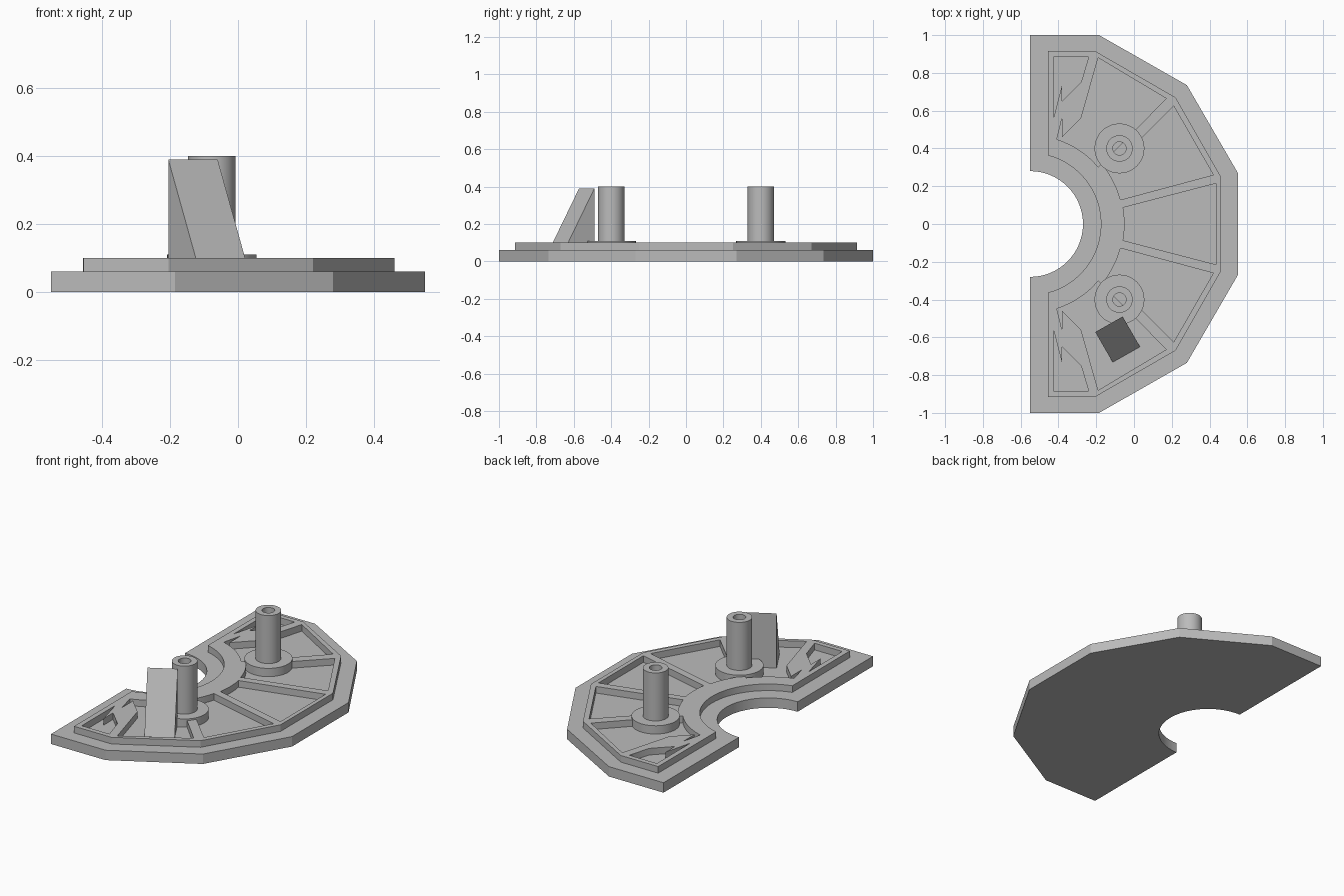
import bpy, bmesh
from math import cos, sin, radians, tau

if "Cube" in bpy.data.objects:
    bpy.data.objects.remove(bpy.data.objects["Cube"])

GREY = (0.5, 0.5, 0.5, 1)
grey = bpy.data.materials.new("plain grey")
grey.use_nodes = True
grey.diffuse_color = GREY
grey.node_tree.nodes["Principled BSDF"].inputs["Base Color"].default_value = GREY

FLOOR, RIB_TOP = 0.06, 0.10
CX = -0.55  # centre of the round cut-out


def finish(name, bm):
    bmesh.ops.recalc_face_normals(bm, faces=bm.faces)
    mesh = bpy.data.meshes.new(name)
    bm.to_mesh(mesh)
    bm.free()
    obj = bpy.data.objects.new(name, mesh)
    bpy.context.collection.objects.link(obj)
    mesh.materials.append(grey)
    bpy.ops.object.select_all(action='DESELECT')
    obj.select_set(True)
    bpy.context.view_layer.objects.active = obj
    bpy.ops.object.shade_smooth_by_angle(angle=radians(29))
    return obj


def arc(radius, start, end, steps):
    """Points on a circle around the cut-out centre, angles in degrees."""
    angles = [radians(start + (end - start) * i / steps) for i in range(steps + 1)]
    return [(CX + radius * cos(a), radius * sin(a)) for a in angles]


def mirrored(points):
    return [(x, -y) for x, y in points]


def slab(name, loops, z0, z1):
    """Extrude an outline, with any further loops left as holes."""
    bm = bmesh.new()
    edges = []
    for loop in loops:
        vs = [bm.verts.new((x, y, z0)) for x, y in loop]
        edges += [bm.edges.new((v, vs[i - 1])) for i, v in enumerate(vs)]
    bmesh.ops.triangle_fill(bm, edges=edges, use_beauty=True, normal=(0, 0, 1))
    top = bmesh.ops.extrude_face_region(bm, geom=bm.faces[:], use_keep_orig=True)
    for v in top["geom"]:
        if isinstance(v, bmesh.types.BMVert):
            v.co.z = z1
    bmesh.ops.dissolve_limit(bm, angle_limit=0.01, verts=bm.verts, edges=bm.edges)
    return finish(name, bm)


def outline(half, radius, angle):
    """Symmetric outer polygon closed by the round cut-out."""
    return half + mirrored(half)[::-1] + arc(radius, -angle, angle, 32)


# Base plate
slab("base_plate", [outline([(-0.55, 1), (-0.185, 1), (0.28, 0.735), (0.55, 0.27)],
                            0.28, 90)], 0, FLOOR)

# Raised rim and ribs, with open pockets between them
centre_pocket = [(0.435, -0.215), (0.435, 0.215)] + arc(0.5, 10, -10, 6)
side_pocket = [(0.42, 0.26), (0.21, 0.625), (0.045, 0.46), (-0.03, 0.385),
               (-0.12, 0.32)] + arc(0.495, 36, 15, 6)
end_pocket = [(-0.19, 0.88), (0.17, 0.665), (0.01, 0.50), (-0.065, 0.425),
              (-0.14, 0.35)] + arc(0.47, 40, 72.5, 8) + [
              (-0.38, 0.565), (-0.38, 0.46), (-0.28, 0.56)]
corner_pocket = [(-0.425, 0.885), (-0.24, 0.885), (-0.28, 0.75),
                 (-0.38, 0.65), (-0.38, 0.74), (-0.425, 0.565)]
pockets = [centre_pocket]
for p in (side_pocket, end_pocket, corner_pocket):
    pockets += [p, mirrored(p)]
rim = outline([(-0.455, 0.915), (-0.205, 0.915), (0.22, 0.67), (0.46, 0.25)], 0.375, 75.5)
slab("rim_and_ribs", [rim] + pockets, FLOOR, RIB_TOP)

# Hollow posts on round bosses
POST_PROFILE = [(0.132, FLOOR), (0.132, 0.11), (0.07, 0.11), (0.07, 0.40),
                (0.035, 0.40), (0.035, FLOOR)]
for side, y in (("left", 0.4), ("right", -0.4)):
    bm = bmesh.new()
    vs = [bm.verts.new((r, 0, z)) for r, z in POST_PROFILE]
    es = [bm.edges.new((vs[i - 1], vs[i])) for i in range(len(vs))]
    bmesh.ops.spin(bm, geom=vs + es, axis=(0, 0, 1), cent=(0, 0, 0),
                   angle=tau, steps=40, use_merge=True)
    bmesh.ops.remove_doubles(bm, verts=bm.verts, dist=0.0001)
    post = finish("hollow_post_back" if y > 0 else "hollow_post_front", bm)
    post.location = (-0.077, y, 0)

# Sloped wedge beside the front post
bm = bmesh.new()
ends = []
for x, y in ((-0.205, -0.572), (-0.06, -0.49)):
    ends.append([bm.verts.new(p) for p in (
        (x, y, FLOOR), (x, y, 0.39), (x + 0.092, y - 0.16, FLOOR))])
a, b = ends
bm.faces.new(a)
bm.faces.new(b)
for i in range(3):
    bm.faces.new((a[i - 1], a[i], b[i], b[i - 1]))
finish("wedge", bm)
